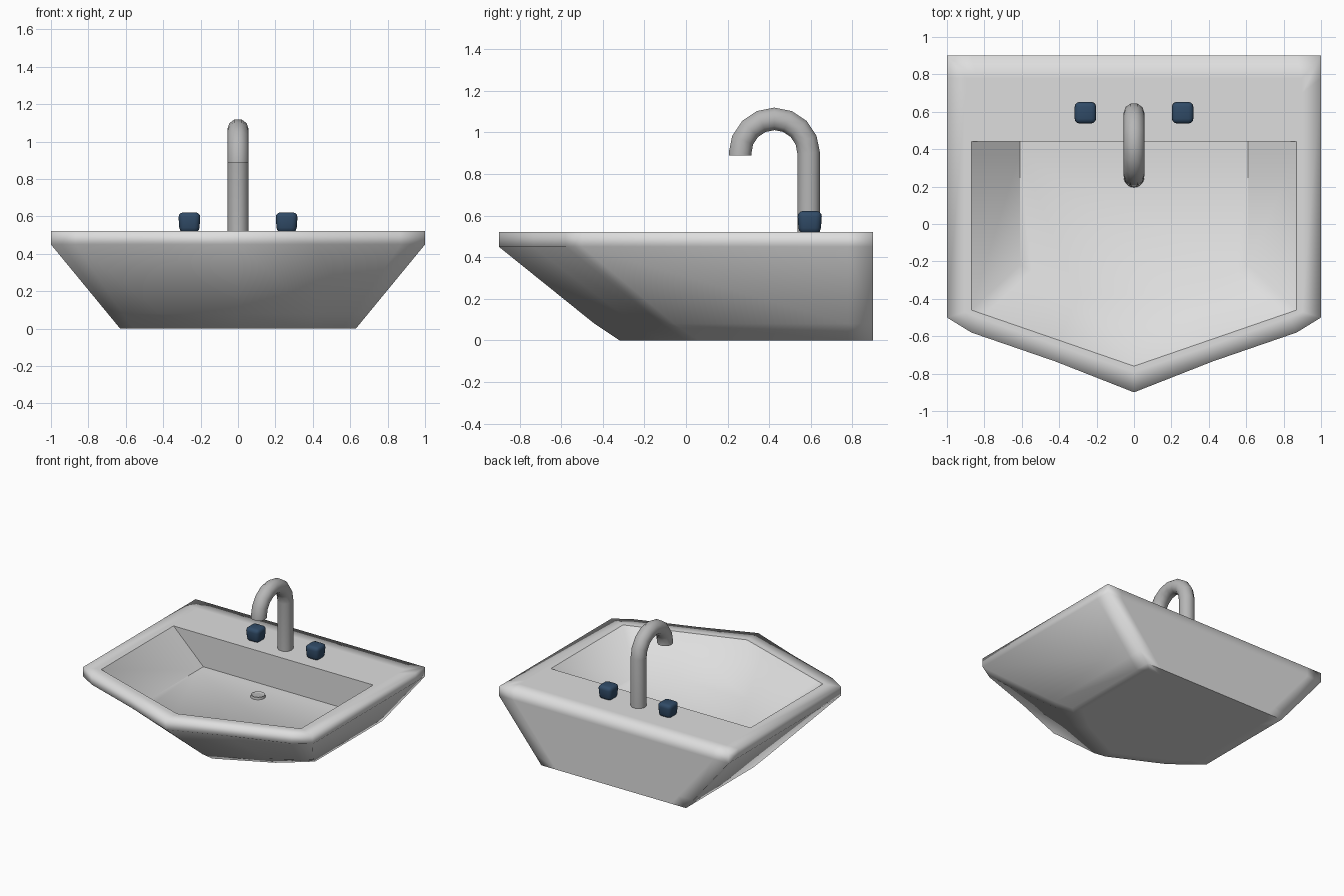
import bpy, bmesh, math
from mathutils import Vector

cube = bpy.data.objects.get("Cube")
if cube:
    bpy.data.objects.remove(cube, do_unlink=True)


def material(name, rgb):
    m = bpy.data.materials.new(name)
    m.use_nodes = True
    m.diffuse_color = (*rgb, 1)
    m.node_tree.nodes["Principled BSDF"].inputs["Base Color"].default_value = (*rgb, 1)
    return m


ceramic = material("white ceramic", (0.73, 0.73, 0.73))
metal = material("grey metal", (0.47, 0.47, 0.47))
blue = material("dark blue", (0.03, 0.07, 0.135))


def add_mesh(name, bm, mat):
    bmesh.ops.recalc_face_normals(bm, faces=bm.faces[:])
    mesh = bpy.data.meshes.new(name)
    bm.to_mesh(mesh)
    bm.free()
    mesh.materials.append(mat)
    ob = bpy.data.objects.new(name, mesh)
    bpy.context.collection.objects.link(ob)
    return ob


def smooth_by_angle(ob, degrees):
    bpy.ops.object.select_all(action='DESELECT')
    ob.select_set(True)
    bpy.context.view_layer.objects.active = ob
    bpy.ops.object.shade_smooth_by_angle(angle=math.radians(degrees))


# Half outlines of the basin, from back centre round to front centre
base = [(0, .9), (.5, .9), (.63, .9), (.63, .78), (.63, .06), (.56, 0), (.41, -.12), (0, -.32)]
rim = [(0, .9), (.87, .9), (1, .9), (1, .78), (1, -.5), (.87, -.58), (.42, -.735), (0, -.9)]
deck = [(0, .78), (.84, .78), (.9, .78), (.9, .7), (.9, -.47), (.83, -.5), (.41, -.65), (0, -.79)]
opening = [(0, .44), (.7, .44), (.87, .44), (.87, .38), (.87, -.46), (.8, -.484), (.4, -.622), (0, -.76)]
floor = [(0, .44), (.5, .44), (.61, .44), (.61, .38), (.61, -.22), (.55, -.25), (.3, -.377), (0, -.53)]


def lerp(a, b, t):
    return [tuple(Vector(p).lerp(Vector(q), t)) for p, q in zip(a, b)]


lip = [(x, y - .017 if y < 0 else y) for x, y in lerp(base, rim, .178)]
underside = [(x * .88, .3 + (y - .3) * .88) for x, y in base]
TOP, BAND, FLOOR = .522, .45, .27
layers = [(underside, 0), (base, 0), (lip, .08), (rim, BAND), (rim, TOP),
          (deck, TOP), (opening, TOP), (floor, FLOOR)]

# Basin: one closed shell bridged from ring to ring
bm = bmesh.new()
rings = []
for half, z in layers:
    full = half + [(-x, y) for x, y in half[-2:0:-1]]
    rings.append([bm.verts.new((x, y, z)) for x, y in full])
n = len(rings[0])
for a, b in zip(rings, rings[1:]):
    for i in range(n):
        j = (i + 1) % n
        bm.faces.new((a[i], a[j], b[j], b[i]))
bm.faces.new(rings[0])
bm.faces.new(rings[-1])
for f in bm.faces:
    f.smooth = True


def crease(ring, last):
    """Sharp edges along a ring, from the back round to the given half point."""
    for i in range(n):
        j = (i + 1) % n
        if max(min(i, n - i), min(j, n - j)) <= last:
            bm.edges.get((ring[i], ring[j])).smooth = False


crease(rings[-2], 7)
crease(rings[-1], 4)
crease(rings[1], 2)
for i in (2, n - 2):          # back corners of the bowl
    bm.edges.get((rings[-2][i], rings[-1][i])).smooth = False
add_mesh("basin", bm, ceramic)

# Drain: a low disc with a recessed middle
bm = bmesh.new()
bmesh.ops.create_cone(bm, cap_ends=True, segments=20, radius1=.055, radius2=.05, depth=.02)
top = max(bm.faces, key=lambda f: f.calc_center_median().z)
bmesh.ops.inset_region(bm, faces=[top], thickness=.012)
bmesh.ops.translate(bm, verts=top.verts[:], vec=(0, 0, -.008))
drain = add_mesh("drain", bm, metal)
drain.location = (0, .25, FLOOR + .008)
smooth_by_angle(drain, 30)

# Faucet: a straight pipe bent over in a half circle
PIPE_Y, BEND_Z, BEND_R = .59, .9, .165
path = [(0, PIPE_Y, TOP - .02)]
for k in range(9):
    a = math.pi * k / 8
    path.append((0, PIPE_Y - BEND_R * (1 - math.cos(a)), BEND_Z + BEND_R * math.sin(a)))
path.append((0, PIPE_Y - 2 * BEND_R, BEND_Z - .012))
curve = bpy.data.curves.new("faucet", 'CURVE')
curve.dimensions = '3D'
curve.bevel_depth = .057
curve.bevel_resolution = 3
curve.use_fill_caps = True
spline = curve.splines.new('POLY')
spline.points.add(len(path) - 1)
for p, co in zip(spline.points, path):
    p.co = (*co, 1)
curve.materials.append(metal)
faucet = bpy.data.objects.new("faucet", curve)
bpy.context.collection.objects.link(faucet)
bpy.ops.object.select_all(action='DESELECT')
faucet.select_set(True)
bpy.context.view_layer.objects.active = faucet
bpy.ops.object.convert(target='MESH')
smooth_by_angle(bpy.context.view_layer.objects.active, 50)

# Knobs: rounded blocks, narrower at the foot
for side, x in (("left", .26), ("right", -.26)):
    bm = bmesh.new()
    bmesh.ops.create_cube(bm, size=1)
    for v in bm.verts:
        grow = .12 if v.co.z > 0 else .104
        v.co = (v.co.x * grow, v.co.y * grow, v.co.z * .11)
    bmesh.ops.bevel(bm, geom=bm.edges[:], offset=.028, segments=3, profile=.5, affect='EDGES')
    knob = add_mesh(side + "_knob", bm, blue)
    knob.location = (x, PIPE_Y + .005, TOP + .045)
    smooth_by_angle(knob, 50)
